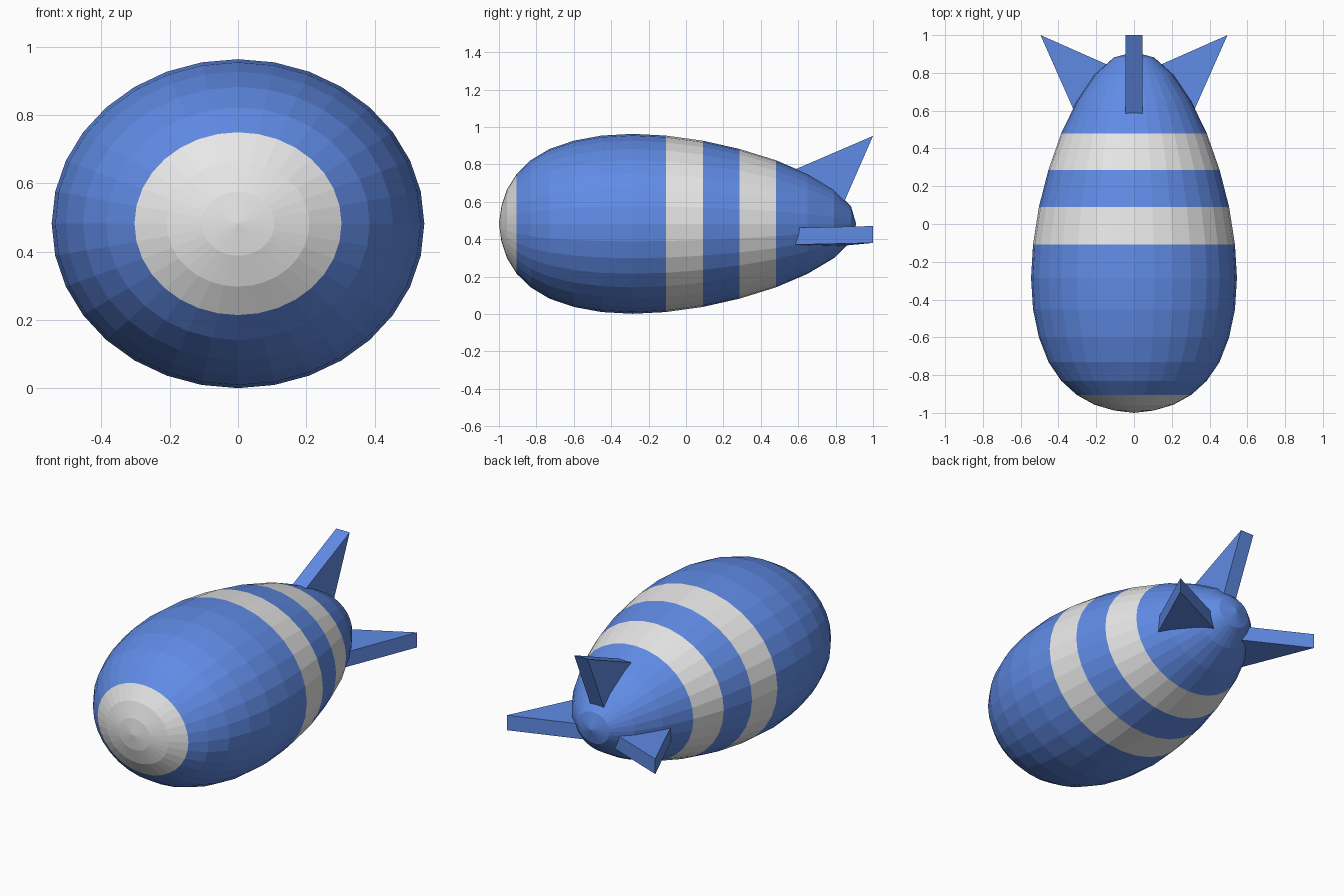
import bpy, bmesh, math
from mathutils import Vector

if "Cube" in bpy.data.objects:
    bpy.data.objects.remove(bpy.data.objects["Cube"])


def material(name, rgb):
    m = bpy.data.materials.new(name)
    m.diffuse_color = (*rgb, 1)
    m.use_nodes = True
    m.node_tree.nodes["Principled BSDF"].inputs["Base Color"].default_value = m.diffuse_color
    return m


BLUE = material("blue", (0.117, 0.26, 0.79))
WHITE = material("white", (0.8, 0.8, 0.8))


def finish(bm, name, mats):
    bmesh.ops.recalc_face_normals(bm, faces=bm.faces)
    me = bpy.data.meshes.new(name)
    bm.to_mesh(me)
    bm.free()
    for m in mats:
        me.materials.append(m)
    ob = bpy.data.objects.new(name, me)
    bpy.context.collection.objects.link(ob)
    return ob


# Egg-shaped hull: sphere rings restretched along y, elliptical section
RING_Y = [-1.0, -0.987, -0.957, -0.905, -0.83, -0.73, -0.60, -0.452, -0.285,
          -0.108, 0.09, 0.287, 0.48, 0.65, 0.79, 0.882, 0.91]
WHITE_BANDS = {0, 1, 2, 9, 11}
SEG, RX, RZ, CZ = 32, 0.545, 0.481, 0.482

bm = bmesh.new()
rings = []
for k, y in enumerate(RING_Y):
    if k in (0, 16):
        rings.append([bm.verts.new((0, y, CZ))] * SEG)
        continue
    r = math.sin(math.pi * k / 16)
    rings.append([bm.verts.new((RX * r * math.sin(math.tau * i / SEG), y,
                                CZ + RZ * r * math.cos(math.tau * i / SEG)))
                  for i in range(SEG)])
for k in range(16):
    for i in range(SEG):
        j = (i + 1) % SEG
        quad = [rings[k][i], rings[k][j], rings[k + 1][j], rings[k + 1][i]]
        f = bm.faces.new(list(dict.fromkeys(quad)))
        f.material_index = 1 if k in WHITE_BANDS else 0
finish(bm, "hull", [BLUE, WHITE])


# Tail fins: thick triangular plates sunk into the hull
def fin(name, corners, thickness_axis, half=0.045):
    bm = bmesh.new()
    off = Vector(thickness_axis) * half
    a = [bm.verts.new(Vector(c) + off) for c in corners]
    b = [bm.verts.new(Vector(c) - off) for c in corners]
    bm.faces.new(a)
    bm.faces.new(b[::-1])
    for i in range(3):
        j = (i + 1) % 3
        bm.faces.new((a[i], b[i], b[j], a[j]))
    finish(bm, name, [BLUE])


fin("top_fin", [(0, 1.0, 0.952), (0, 0.47, 0.724), (0, 0.79, 0.472)], (1, 0, 0))
for side, name in ((1, "right_fin"), (-1, "left_fin")):
    fin(name, [(side * 0.495, 1.0, 0.425), (side * 0.26, 0.47, 0.413),
               (side * 0.02, 0.79, 0.405)], (0, 0, 1))
